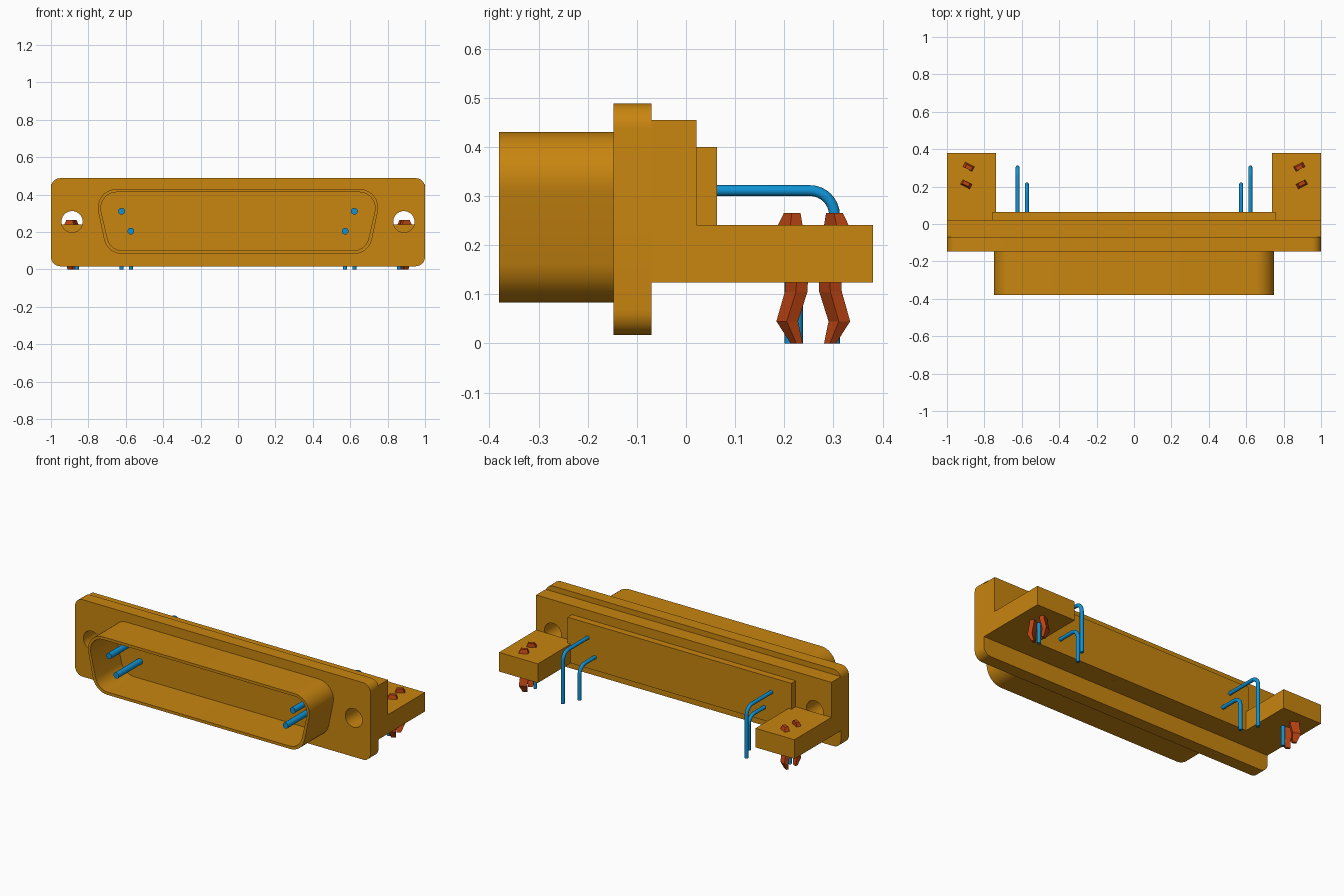
import bpy, bmesh, math
from mathutils import Vector, Matrix

if "Cube" in bpy.data.objects:
    bpy.data.objects.remove(bpy.data.objects["Cube"], do_unlink=True)


def material(name, rgb):
    m = bpy.data.materials.new(name)
    m.use_nodes = True
    m.diffuse_color = (*rgb, 1)
    m.node_tree.nodes["Principled BSDF"].inputs["Base Color"].default_value = (*rgb, 1)
    return m


GOLD = material("amber_housing", (0.58, 0.235, 0.005))
BLUE = material("blue_pin", (0.005, 0.29, 0.66))
RUST = material("rust_clip", (0.50, 0.058, 0.006))


def finish(bm, name, mat, smooth=True):
    bmesh.ops.recalc_face_normals(bm, faces=bm.faces)
    me = bpy.data.meshes.new(name)
    bm.to_mesh(me)
    bm.free()
    ob = bpy.data.objects.new(name, me)
    bpy.context.collection.objects.link(ob)
    me.materials.append(mat)
    if smooth:
        smooth_by_angle(ob)
    return ob


def activate(ob):
    bpy.ops.object.select_all(action="DESELECT")
    ob.select_set(True)
    bpy.context.view_layer.objects.active = ob


def smooth_by_angle(ob):
    activate(ob)
    bpy.ops.object.shade_smooth_by_angle(angle=math.radians(35))


def loft(rings, name, mat, smooth=True):
    """Skin a list of equal-length closed rings and cap both ends."""
    bm = bmesh.new()
    vs = [[bm.verts.new(p) for p in ring] for ring in rings]
    n = len(vs[0])
    for a, b in zip(vs, vs[1:]):
        for i in range(n):
            bm.faces.new((a[i], a[(i + 1) % n], b[(i + 1) % n], b[i]))
    bm.faces.new(vs[0])
    bm.faces.new(vs[-1])
    return finish(bm, name, mat, smooth)


def rounded(corners, r, steps=10):
    """Round the corners of a convex outline given as (x, z) pairs."""
    out = []
    n = len(corners)
    for i in range(n):
        p = Vector(corners[i])
        a = (Vector(corners[i - 1]) - p).normalized()
        b = (Vector(corners[(i + 1) % n]) - p).normalized()
        half = a.angle(b) / 2
        c = p + (a + b).normalized() * (r / math.sin(half))
        s = p + a * (r / math.tan(half)) - c
        e = p + b * (r / math.tan(half)) - c
        total = s.angle(e)
        for k in range(steps + 1):
            t = k / steps
            d = (s * math.sin((1 - t) * total) + e * math.sin(t * total)) / math.sin(total)
            out.append(c + d)
    return out


def prism(outline, y0, y1, name, mat=GOLD):
    return loft([[(p[0], y, p[1]) for p in outline] for y in (y0, y1)], name, mat)


def rect(x0, x1, z0, z1):
    return [(x0, z0), (x1, z0), (x1, z1), (x0, z1)]


def cut(target, *cutters):
    for c in cutters:
        m = target.modifiers.new("cut", "BOOLEAN")
        m.operation = "DIFFERENCE"
        m.solver = "EXACT"
        m.object = c
        activate(target)
        bpy.ops.object.modifier_apply(modifier=m.name)
    smooth_by_angle(target)


def tube(path, r, name, sides=16):
    """Round rod along a path lying in a plane of constant x."""
    pts = [Vector(p) for p in path]
    rings = []
    for i, p in enumerate(pts):
        t = (pts[min(i + 1, len(pts) - 1)] - pts[max(i - 1, 0)]).normalized()
        u = Vector((1, 0, 0))
        v = t.cross(u)
        rings.append([p + r * (u * math.cos(k * math.tau / sides) + v * math.sin(k * math.tau / sides))
                      for k in range(sides)])
    return loft(rings, name, BLUE)


# Housing: flange, rear body, back plate and D-shaped shell
flange = prism(rounded(rect(-1, 1, 0.017, 0.488), 0.05), -0.147, -0.07, "flange")
body = prism(rect(-1, 1, 0.124, 0.455), -0.07, 0.021, "rear_body")
prism(rect(-0.757, 0.757, 0.124, 0.40), 0.021, 0.063, "back_plate")

t = 0.017
outer = [(-0.70, 0.083), (0.70, 0.083), (0.772, 0.43), (-0.772, 0.43)]
inner = [(-0.70 + t, 0.083 + t), (0.70 - t, 0.083 + t), (0.772 - t, 0.43 - t), (-0.772 + t, 0.43 - t)]
shell = prism(rounded(outer, 0.10), -0.38, -0.147, "shell")
cavity = prism(rounded(inner, 0.085), -0.42, -0.13, "cavity_cutter")

# Screw holes
holes = []
for s in (-1, 1):
    ring = [(s * 0.887 + 0.057 * math.cos(k * math.tau / 40), 0.255 + 0.057 * math.sin(k * math.tau / 40))
            for k in range(40)]
    holes.append(prism(ring, -0.3, 0.1, "hole_cutter"))
cut(shell, cavity)
cut(flange, cavity, *holes)
cut(body, *holes)
for c in [cavity] + holes:
    bpy.data.objects.remove(c, do_unlink=True)


def clip_leg(s, cx, cy, flip, name):
    """Bent spring leg; rows are height, y offset, thickness, width."""
    rows = [(0.265, 0.004, 0.020, 0.036), (0.240, 0.000, 0.028, 0.056), (0.125, 0.013, 0.026, 0.050),
            (0.105, 0.012, 0.026, 0.050), (0.045, -0.006, 0.026, 0.046), (0.000, 0.013, 0.014, 0.026)]
    rot = Matrix.Rotation(math.radians(s * 27), 3, "Z")
    rings = []
    for z, dy, th, w in rows:
        ring = []
        for a, b in ((-1, -1), (1, -1), (1, 1), (-1, 1)):
            p = rot @ Vector((a * w / 2, b * th / 2, 0))
            ring.append((s * cx + p.x, cy + flip * dy + p.y, z))
        rings.append(ring)
    loft(rings, name, RUST, smooth=False)


for s, side in ((1, "left"), (-1, "right")):
    # Mounting tab with board clip and post
    prism(rect(*sorted((s * 0.737, s * 1.0)), 0.124, 0.241), 0.021, 0.38, side + "_mounting_tab")
    clip_leg(s, 0.897, 0.212, 1, side + "_front_clip_leg")
    clip_leg(s, 0.884, 0.306, -1, side + "_rear_clip_leg")
    tube([(s * 0.862, 0.227, 0.13), (s * 0.862, 0.227, 0)], 0.011, side + "_board_post")

    # Contact pins: thick front end, thin tail bent down to the board
    for row, x, z, end in (("upper", 0.622, 0.311, 0.302), ("lower", 0.573, 0.205, 0.211)):
        x *= s
        tip = [(x, -0.36, z), (x, -0.12, z)]
        tube(tip, 0.018, f"{side}_{row}_pin_front")
        bend = 0.05
        path = [(x, 0.05, z)]
        for k in range(9):
            a = k / 8 * math.pi / 2
            path.append((x, end - bend + bend * math.sin(a), z - bend + bend * math.cos(a)))
        path.append((x, end, 0))
        tube(path, 0.011, f"{side}_{row}_pin_tail")
